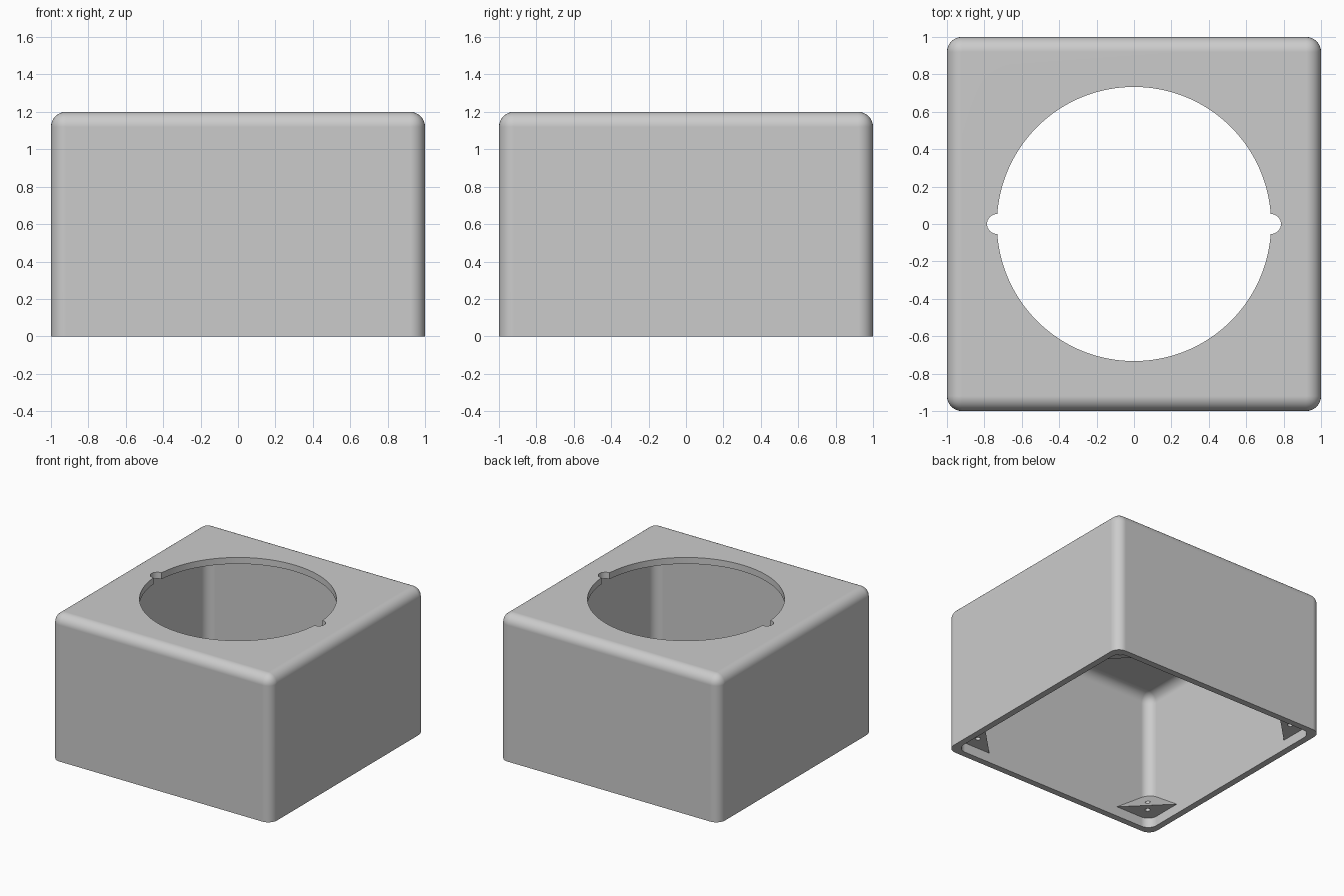
import bpy, bmesh, math
from mathutils import Matrix

old = bpy.data.objects.get("Cube")
if old:
    bpy.data.objects.remove(old, do_unlink=True)

HEIGHT, WALL, FILLET = 1.2, 0.053, 0.08
INNER = 1 - WALL            # half width of the cavity
HOLE_R = 0.733
TAB_Z, TAB_LEG = 0.08, 0.32
CORNERS = [(1, 1), (-1, 1), (-1, -1), (1, -1)]

grey = bpy.data.materials.new("plain grey")
grey.use_nodes = True
colour = (0.6, 0.6, 0.6, 1)
grey.diffuse_color = colour
grey.node_tree.nodes["Principled BSDF"].inputs["Base Color"].default_value = colour


def finish(bm, name):
    bmesh.ops.recalc_face_normals(bm, faces=bm.faces)
    mesh = bpy.data.meshes.new(name)
    bm.to_mesh(mesh)
    bm.free()
    mesh.materials.append(grey)
    ob = bpy.data.objects.new(name, mesh)
    bpy.context.collection.objects.link(ob)
    return ob


def rounded_box(name, half, low, high):
    """Box with every edge filleted except those around its base."""
    bm = bmesh.new()
    bmesh.ops.create_cube(bm, size=2)
    for v in bm.verts:
        v.co = (v.co.x * half, v.co.y * half, high if v.co.z > 0 else low)
    edges = [e for e in bm.edges if max(v.co.z for v in e.verts) > low + 0.01]
    bmesh.ops.bevel(bm, geom=edges, offset=FILLET, segments=8,
                    profile=0.5, affect='EDGES', clamp_overlap=True)
    return finish(bm, name)


def cylinders(name, places, radius, low, high, sides):
    bm = bmesh.new()
    for x, y in places:
        bmesh.ops.create_cone(bm, cap_ends=True, segments=sides, radius1=radius,
                              radius2=radius, depth=high - low,
                              matrix=Matrix.Translation((x, y, (low + high) / 2)))
    return finish(bm, name)


def corner_tabs(name):
    """Flat-bottomed wedges that slope up at 45 degrees into each corner."""
    bm = bmesh.new()
    sink = 0.013            # overlap into the wall
    w, leg = INNER + sink, TAB_LEG + 2 * sink
    rise = leg / math.sqrt(2)
    for sx, sy in CORNERS:
        a, b, c, top = [bm.verts.new((x * sx, y * sy, z)) for x, y, z in (
            (w, w - leg, TAB_Z), (w - leg, w, TAB_Z),
            (w, w, TAB_Z), (w, w, TAB_Z + rise))]
        for face in ((a, b, c), (a, b, top), (b, c, top), (c, a, top)):
            bm.faces.new(face)
    return finish(bm, name)


# Shell and the parts joined to it or cut from it
housing = rounded_box("housing", 1, 0, HEIGHT)
steps = [
    (rounded_box("cavity", INNER, -0.2, HEIGHT - WALL), 'DIFFERENCE'),
    (corner_tabs("corner_tabs"), 'UNION'),
    (cylinders("round_opening", [(0, 0)], HOLE_R, 0.9, 1.4, 128), 'DIFFERENCE'),
    (cylinders("side_notches", [(HOLE_R, 0), (-HOLE_R, 0)], WALL, 0.9, 1.4, 32),
     'DIFFERENCE'),
    (cylinders("screw_holes", [(0.835 * x, 0.835 * y) for x, y in CORNERS],
               0.02, -0.1, 0.5, 24), 'DIFFERENCE'),
]

bpy.ops.object.select_all(action='DESELECT')
housing.select_set(True)
bpy.context.view_layer.objects.active = housing
for tool, operation in steps:
    tool.hide_render = True
    mod = housing.modifiers.new(tool.name, 'BOOLEAN')
    mod.operation, mod.object, mod.solver = operation, tool, 'EXACT'
    bpy.ops.object.modifier_apply(modifier=mod.name)
    bpy.data.objects.remove(tool, do_unlink=True)

# Smooth fillets, crisp flat faces
bpy.ops.object.shade_smooth_by_angle(angle=math.radians(30))
weighted = housing.modifiers.new("weighted_normals", 'WEIGHTED_NORMAL')
weighted.keep_sharp = True
